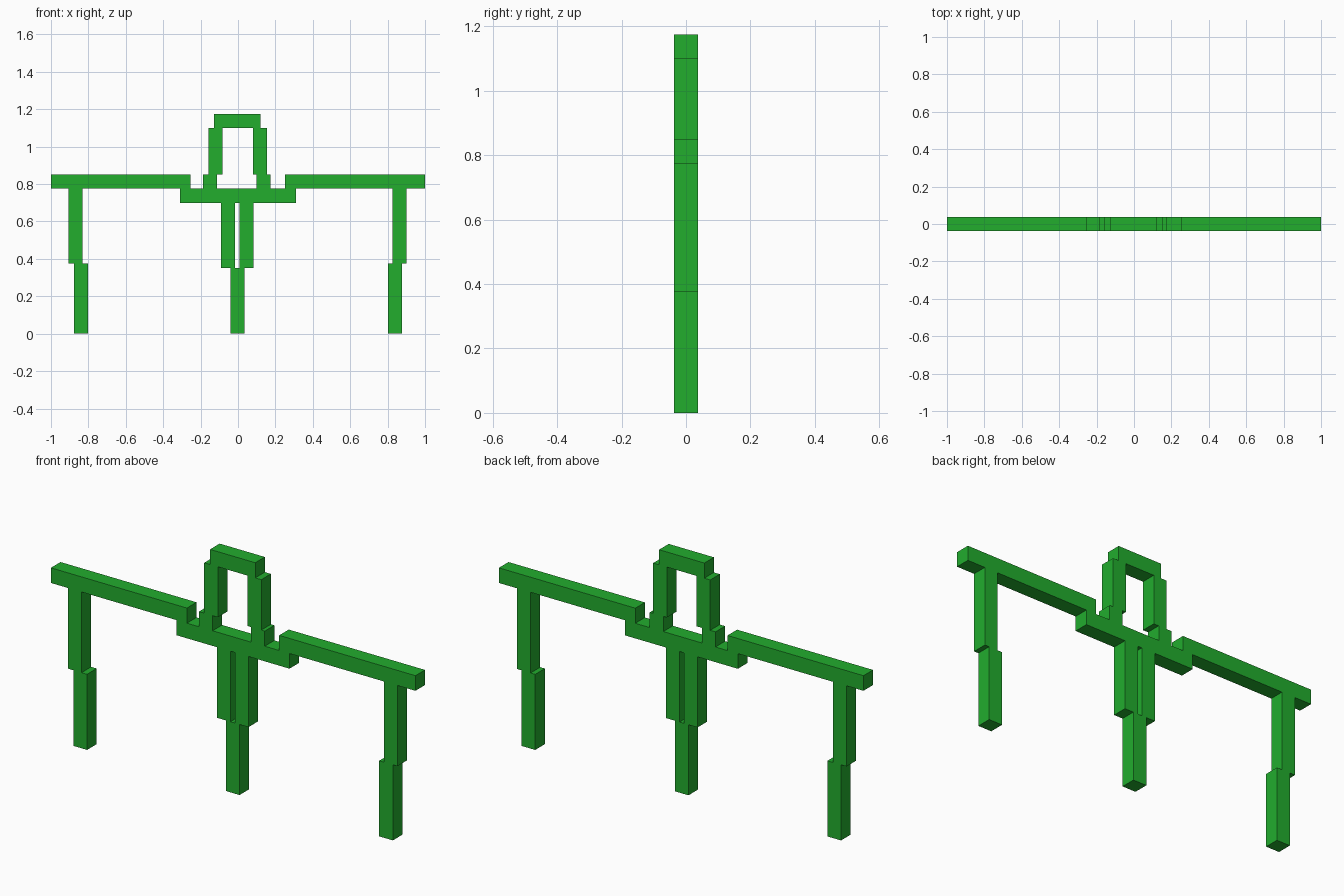
import bpy, bmesh

if "Cube" in bpy.data.objects:
    bpy.data.objects.remove(bpy.data.objects["Cube"])

THICK = 0.075

green = bpy.data.materials.new("green")
green.diffuse_color = (0.016, 0.418, 0.027, 1)
green.use_nodes = True
green.node_tree.nodes["Principled BSDF"].inputs["Base Color"].default_value = green.diffuse_color


def bar(name, x0, x1, z0, z1):
    """Square-edged bar spanning x0..x1 and z0..z1, centred on y."""
    bm = bmesh.new()
    bmesh.ops.create_cube(bm, size=1)
    for v in bm.verts:
        v.co = ((x0 + x1) / 2 + v.co.x * (x1 - x0),
                v.co.y * THICK,
                (z0 + z1) / 2 + v.co.z * (z1 - z0))
    mesh = bpy.data.meshes.new(name)
    bm.to_mesh(mesh)
    bm.free()
    mesh.materials.append(green)
    bpy.context.collection.objects.link(bpy.data.objects.new(name, mesh))


def post(name, x0, z0, z1):
    """Upright bar with a square section."""
    bar(name, x0, x0 + THICK, z0, z1)


# Long side beams and the lower centre beam joining them
bar("left_beam", -1.0, -0.254, 0.775, 0.85)
bar("right_beam", 0.252, 1.0, 0.775, 0.85)
bar("centre_beam", -0.311, 0.309, 0.70, 0.775)

# Stepped arch above the centre
post("arch_left_foot", -0.188, 0.775, 0.85)
post("arch_right_foot", 0.098, 0.775, 0.85)
post("arch_left_side", -0.159, 0.85, 1.10)
post("arch_right_side", 0.079, 0.85, 1.10)
bar("arch_top", -0.127, 0.121, 1.10, 1.175)

# Outer legs, each stepping inwards at the knee
post("left_upper_leg", -0.907, 0.375, 0.775)
post("left_lower_leg", -0.877, 0, 0.375)
post("right_upper_leg", 0.826, 0.375, 0.775)
post("right_lower_leg", 0.801, 0, 0.375)

# Twin struts above a single centre leg
post("centre_left_strut", -0.090, 0.35, 0.70)
post("centre_right_strut", 0.009, 0.35, 0.70)
post("centre_leg", -0.040, 0, 0.35)
